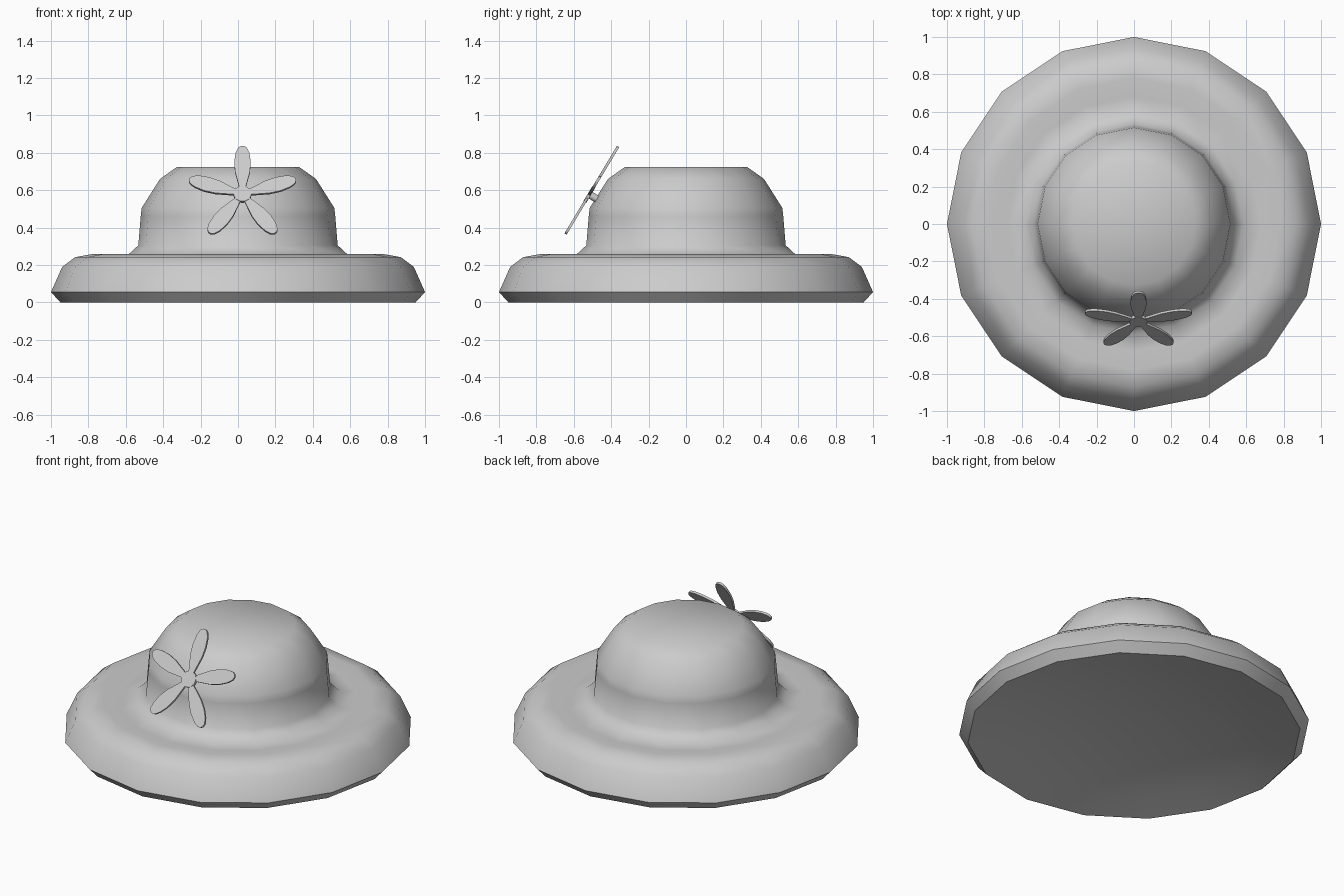
import bpy, bmesh
from math import radians, pi
from mathutils import Matrix, Vector

if "Cube" in bpy.data.objects:
    bpy.data.objects.remove(bpy.data.objects["Cube"], do_unlink=True)

grey = bpy.data.materials.new("light_grey")
grey.use_nodes = True
colour = (0.6, 0.6, 0.6, 1)
grey.diffuse_color = colour
grey.node_tree.nodes["Principled BSDF"].inputs["Base Color"].default_value = colour


def finish(name, bm, angle):
    """Turn a bmesh into a smooth-shaded object."""
    bmesh.ops.recalc_face_normals(bm, faces=bm.faces)
    mesh = bpy.data.meshes.new(name)
    bm.to_mesh(mesh)
    bm.free()
    mesh.materials.append(grey)
    obj = bpy.data.objects.new(name, mesh)
    bpy.context.collection.objects.link(obj)
    bpy.ops.object.select_all(action='DESELECT')
    obj.select_set(True)
    bpy.context.view_layer.objects.active = obj
    bpy.ops.object.shade_smooth_by_angle(angle=radians(angle))
    return obj


# Hat: one profile from the crown's top over the brim to the rim, then the
# hollow underside as a shallow dome, all turned in 16 steps
profile = [(0, 0.724), (0.328, 0.723), (0.417, 0.66), (0.515, 0.505), (0.52, 0.46),
           (0.533, 0.305), (0.585, 0.257), (0.68, 0.238), (0.78, 0.258),
           (0.87, 0.242), (0.94, 0.19), (1, 0.055)]
rim, hollow = 0.95, 0.12
profile += [(rim * k / 5, hollow * (1 - (k / 5) ** 2)) for k in range(5, -1, -1)]
bm = bmesh.new()
verts = [bm.verts.new((r, 0, z)) for r, z in profile]
edges = [bm.edges.new(pair) for pair in zip(verts, verts[1:])]
bmesh.ops.spin(bm, geom=verts + edges, cent=(0, 0, 0), axis=(0, 0, 1),
               angle=2 * pi, steps=16)
bmesh.ops.remove_doubles(bm, verts=bm.verts, dist=0.001)
finish("hat", bm, 46)

# Flower: tilted to lean on the front of the crown
tilt = Matrix.Translation((0.024, -0.517, 0.577)) @ Matrix.Rotation(radians(59), 4, 'X')

# Petals: a half outline mirrored, then extruded to a thin plate
half = [(0.014, 0.03), (0.026, 0.08), (0.04, 0.14), (0.044, 0.2),
        (0.037, 0.255), (0.024, 0.287), (0.008, 0.299)]
outline = half + [(-x, y) for x, y in reversed(half)]
thick = 0.014
for i in range(5):
    bm = bmesh.new()
    face = bm.faces.new([bm.verts.new((x, y, -thick / 2)) for x, y in outline])
    top = bmesh.ops.extrude_face_region(bm, geom=[face])["geom"]
    bmesh.ops.translate(bm, vec=Vector((0, 0, thick)),
                        verts=[g for g in top if isinstance(g, bmesh.types.BMVert)])
    petal = finish(f"petal_{i + 1}", bm, 40)
    petal.matrix_world = tilt @ Matrix.Rotation(i * 2 * pi / 5, 4, 'Z')

# Flower centre and the short stem that joins it to the crown
for name, radius, depth, offset in (("flower_centre", 0.048, 0.018, 0),
                                    ("flower_stem", 0.02, 0.07, -0.035)):
    bm = bmesh.new()
    bmesh.ops.create_cone(bm, cap_ends=True, segments=16, radius1=radius,
                          radius2=radius, depth=depth,
                          matrix=Matrix.Translation((0, 0, offset)))
    finish(name, bm, 40).matrix_world = tilt
